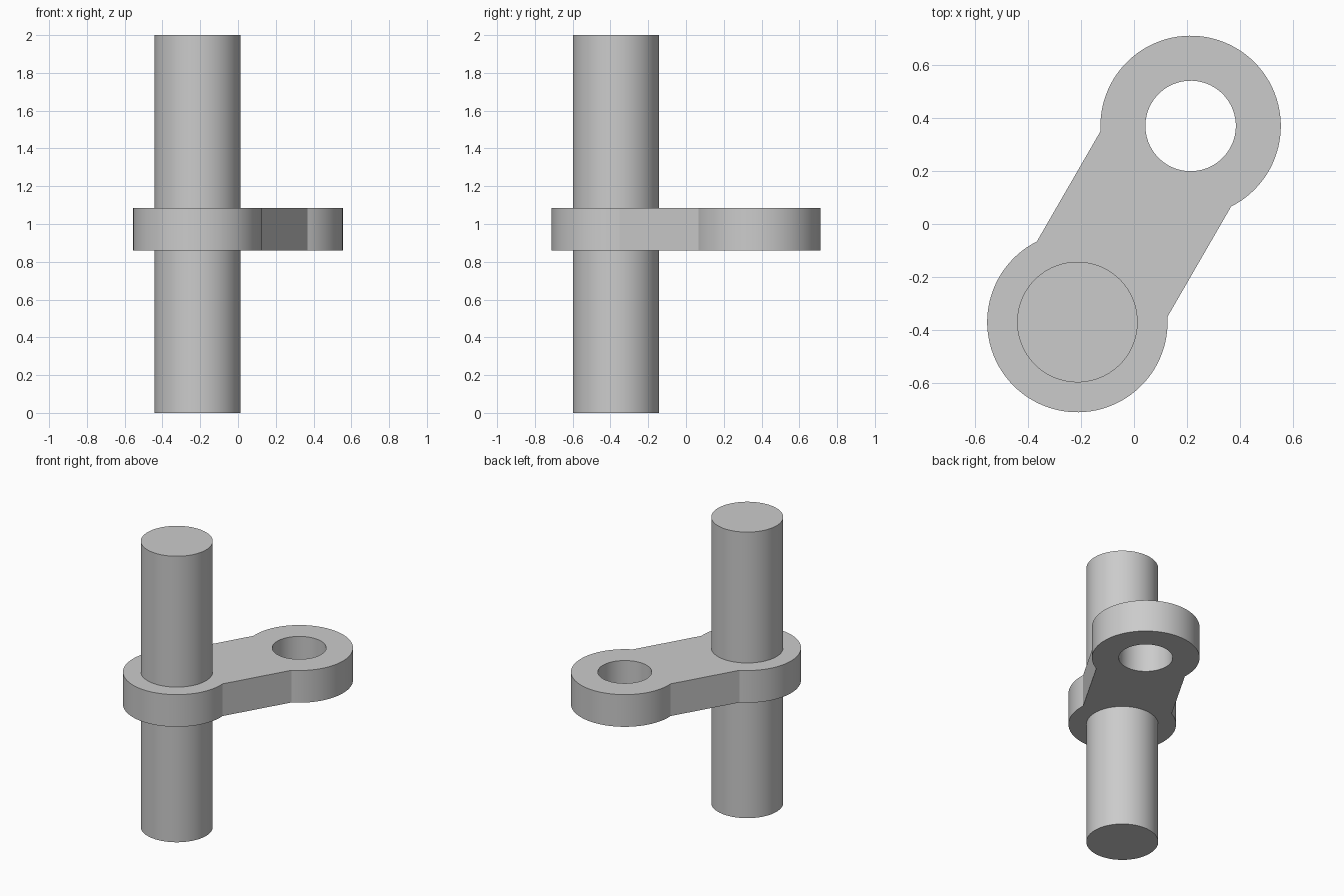
import bpy, bmesh
from math import pi, sin, cos, asin, radians

cube = bpy.data.objects.get("Cube")
if cube:
    bpy.data.objects.remove(cube, do_unlink=True)

HALF_SPAN = 0.428      # half the distance between the two eye centres
EYE_R, HOLE_R, SHAFT_R = 0.341, 0.171, 0.228
WEB_HALF = 0.285       # half width of the straight web
Z_LOW, Z_HIGH = 0.86, 1.085
ANGLE = radians(60)

grey = bpy.data.materials.new("light_grey")
grey.use_nodes = True
colour = (0.6, 0.6, 0.6, 1)
grey.diffuse_color = colour
grey.node_tree.nodes["Principled BSDF"].inputs["Base Color"].default_value = colour


def arc(cx, r, start, end, steps):
    return [(cx + r * cos(start + (end - start) * i / steps),
             r * sin(start + (end - start) * i / steps)) for i in range(steps + 1)]


def prism(name, loops, z0, z1):
    """Extrude closed outlines (the first outside, the rest holes) from z0 to z1."""
    bm = bmesh.new()
    edges = []
    for loop in loops:
        vs = [bm.verts.new((x, y, z0)) for x, y in loop]
        edges += [bm.edges.new((vs[i - 1], v)) for i, v in enumerate(vs)]
    if len(loops) == 1:
        bm.faces.new(vs)
    else:
        bmesh.ops.triangle_fill(bm, edges=edges, use_beauty=True)
    base = bm.faces[:]
    ext = bmesh.ops.extrude_face_region(bm, geom=base, use_keep_orig=True)
    top = [g for g in ext["geom"] if isinstance(g, bmesh.types.BMVert)]
    bmesh.ops.translate(bm, verts=top, vec=(0, 0, z1 - z0))
    bmesh.ops.recalc_face_normals(bm, faces=bm.faces[:])
    mesh = bpy.data.meshes.new(name)
    bm.to_mesh(mesh)
    bm.free()
    mesh.materials.append(grey)
    obj = bpy.data.objects.new(name, mesh)
    bpy.context.collection.objects.link(obj)
    obj.rotation_euler.z = ANGLE
    bpy.ops.object.select_all(action="DESELECT")
    obj.select_set(True)
    bpy.context.view_layer.objects.active = obj
    bpy.ops.object.shade_smooth_by_angle(angle=radians(20))
    return obj


# Link plate: two round eyes joined by a narrower straight web
a = asin(WEB_HALF / EYE_R)
outline = (arc(HALF_SPAN, EYE_R, a - pi, pi - a, 64)
           + arc(-HALF_SPAN, EYE_R, a, 2 * pi - a, 64))
hole = arc(HALF_SPAN, HOLE_R, 0, 2 * pi, 64)[:-1]
prism("link_plate", [outline, hole], Z_LOW, Z_HIGH)

# Shaft through the other eye
prism("shaft", [arc(-HALF_SPAN, SHAFT_R, 0, 2 * pi, 64)[:-1]], 0, 2)
